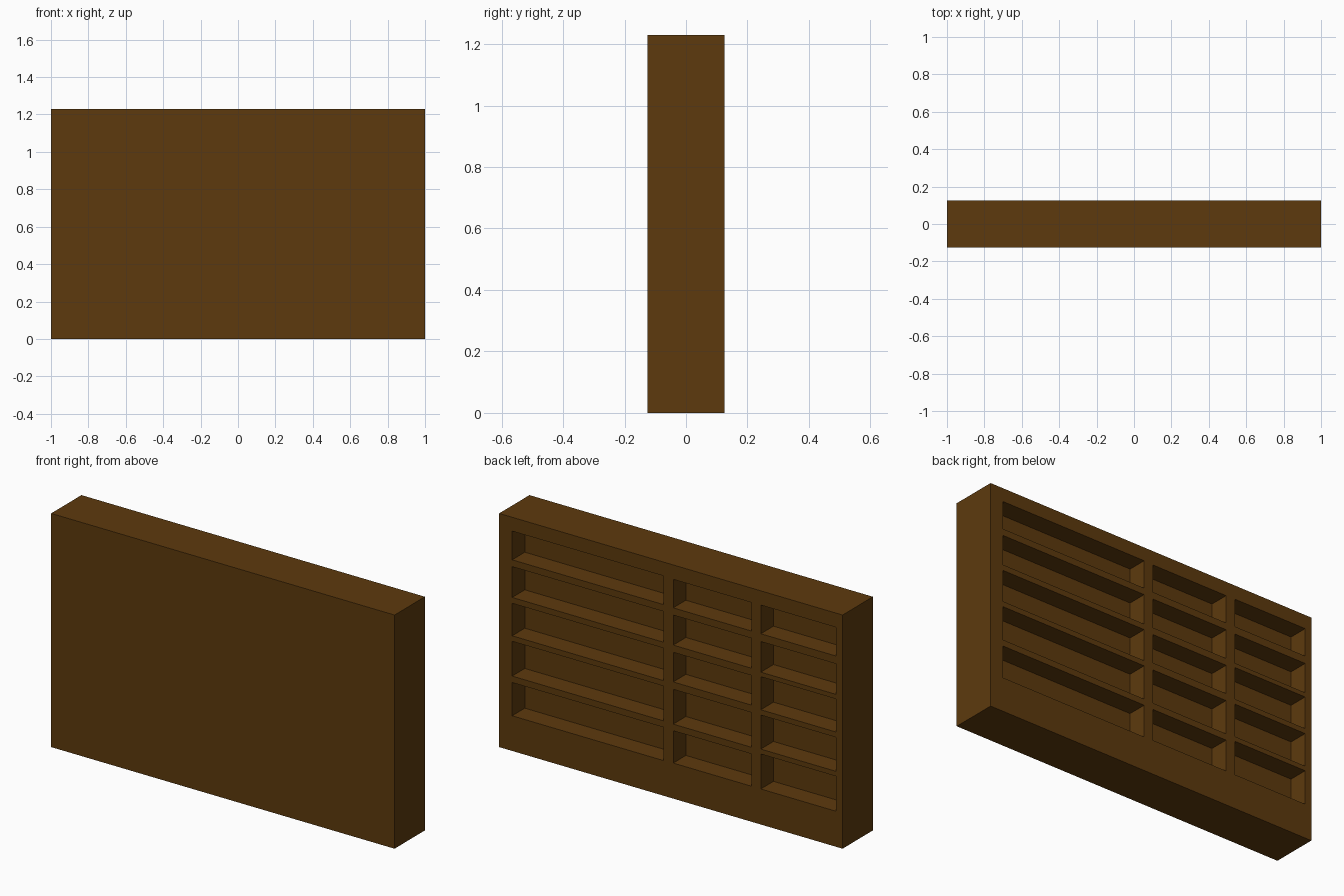
import bpy, bmesh
from mathutils import Matrix, Vector

if "Cube" in bpy.data.objects:
    bpy.data.objects.remove(bpy.data.objects["Cube"])

W, D, H = 2.0, 0.252, 1.23
RECESS = 0.105


def add_box(bm, lo, hi):
    lo, hi = Vector(lo), Vector(hi)
    bmesh.ops.create_cube(bm, size=1, matrix=Matrix.Translation((lo + hi) / 2)
                          @ Matrix.Diagonal((*(hi - lo), 1)))


def box_object(name, boxes):
    bm = bmesh.new()
    for lo, hi in boxes:
        add_box(bm, lo, hi)
    mesh = bpy.data.meshes.new(name)
    bm.to_mesh(mesh)
    bm.free()
    obj = bpy.data.objects.new(name, mesh)
    bpy.context.collection.objects.link(obj)
    return obj


# Solid wooden block
body = box_object("bookcase_body", [((-W/2, -D/2, 0), (W/2, D/2, H))])
wood = bpy.data.materials.new("dark_wood")
wood.diffuse_color = (0.11, 0.042, 0.004, 1)
wood.use_nodes = True
wood.node_tree.nodes["Principled BSDF"].inputs["Base Color"].default_value = wood.diffuse_color
body.data.materials.append(wood)

# Shelf compartments on the back: x range, then (bottom, top) of each shelf
columns = [
    ((0.042, 0.924), [(1.006, 1.157), (0.808, 0.970), (0.606, 0.777), (0.394, 0.577), (0.185, 0.360)]),
    ((-0.469, -0.014), [(1.004, 1.154), (0.808, 0.966), (0.614, 0.770), (0.392, 0.575), (0.187, 0.357)]),
    ((-0.962, -0.524), [(1.004, 1.155), (0.802, 0.963), (0.604, 0.778), (0.397, 0.576), (0.187, 0.371)]),
]
cuts = [((x0, D/2 - RECESS, z0), (x1, D/2 + 0.1, z1))
        for (x0, x1), rows in columns for z0, z1 in rows]
cutter = box_object("compartment_cutter", cuts)
cutter.hide_render = True
cutter.display_type = 'WIRE'

mod = body.modifiers.new("compartments", 'BOOLEAN')
mod.operation = 'DIFFERENCE'
mod.solver = 'EXACT'
mod.object = cutter
